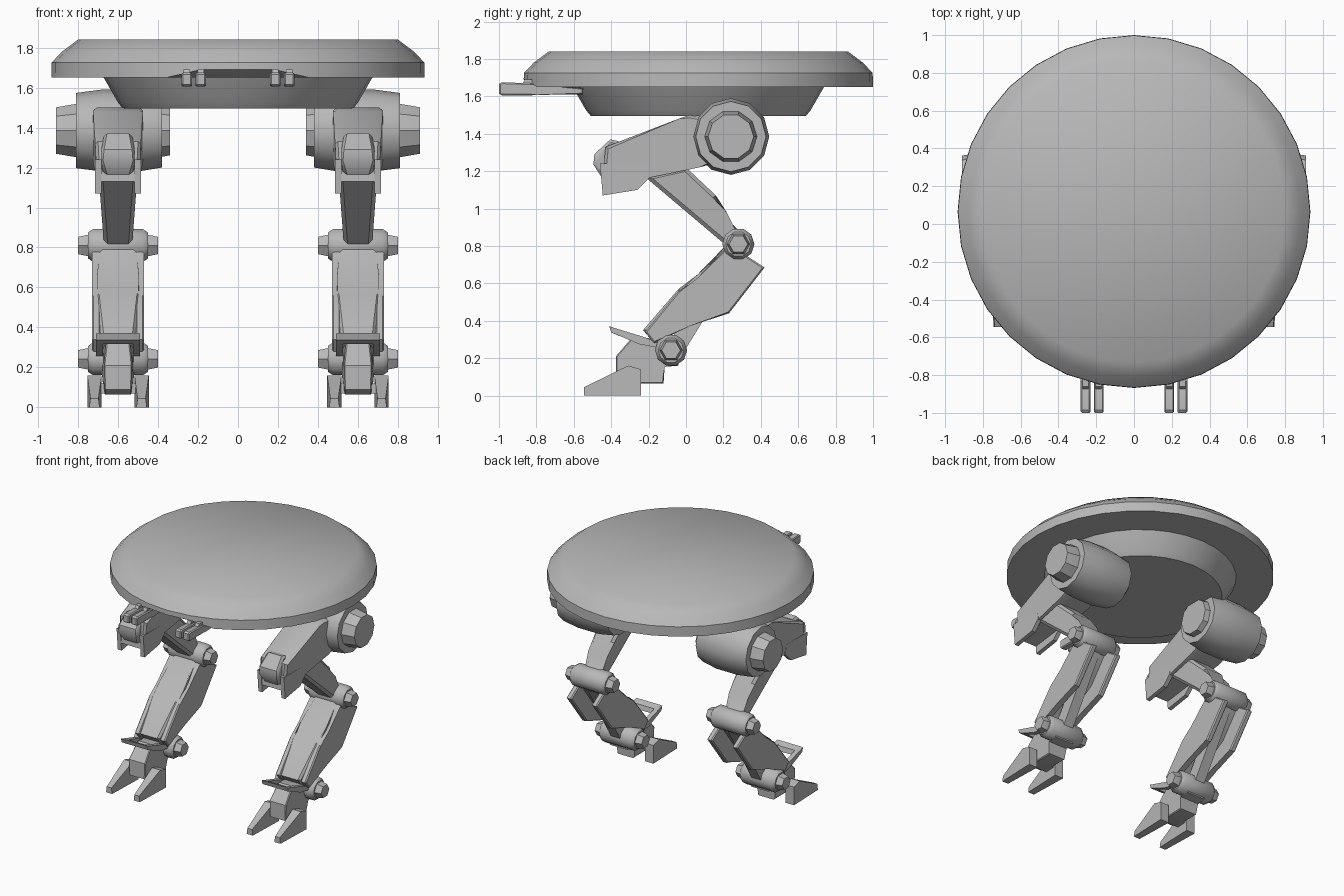
import bpy, bmesh, math

if "Cube" in bpy.data.objects:
    bpy.data.objects.remove(bpy.data.objects["Cube"], do_unlink=True)

GREY = (0.48, 0.48, 0.48, 1)
mat = bpy.data.materials.new("plain grey")
mat.use_nodes = True
mat.diffuse_color = GREY
bsdf = next(n for n in mat.node_tree.nodes if n.type == "BSDF_PRINCIPLED")
bsdf.inputs["Base Color"].default_value = GREY
bsdf.inputs["Roughness"].default_value = 0.8


def finish(name, bm, mirror, angle):
    """Turn a bmesh into an object, optionally mirrored to the other side."""
    bmesh.ops.recalc_face_normals(bm, faces=bm.faces)
    mesh = bpy.data.meshes.new(name)
    bm.to_mesh(mesh)
    bm.free()
    mesh.materials.append(mat)
    mesh.shade_smooth()
    mesh.set_sharp_from_angle(angle=math.radians(angle))
    obj = bpy.data.objects.new(name, mesh)
    bpy.context.collection.objects.link(obj)
    if mirror:
        obj.modifiers.new("Mirror", "MIRROR").use_mirror_merge = False
    return obj


def lathe(name, profile, sides, place, mirror=False, angle=35, edit=None):
    """Spin (height, radius) pairs; place(h, a, b) gives the 3D position."""
    bm = bmesh.new()
    rings = []
    for h, r in profile:
        rings.append([bm.verts.new(place(h, r * math.cos(t), r * math.sin(t)))
                      for t in (math.tau * i / sides for i in range(sides))])
    for low, high in zip(rings, rings[1:]):
        for i in range(sides):
            j = (i + 1) % sides
            bm.faces.new((low[i], low[j], high[j], high[i]))
    bm.faces.new(rings[0])
    bm.faces.new(rings[-1])
    if edit:
        edit(bm)
    return finish(name, bm, mirror, angle)


def prism(name, profile, x=0.6, half=0.1, bevel=0, angle=30):
    """Side outline of (y, z[, half width]) points, extruded across x."""
    bm = bmesh.new()
    sides = []
    for s in (-1, 1):
        sides.append([bm.verts.new((x + s * (p[2] if len(p) > 2 else half), p[0], p[1]))
                      for p in profile])
    caps = [bm.faces.new(side) for side in sides]
    rim = [e for f in caps for e in f.edges]
    n = len(profile)
    for i in range(n):
        j = (i + 1) % n
        bm.faces.new((sides[0][i], sides[0][j], sides[1][j], sides[1][i]))
    if bevel:
        bmesh.ops.bevel(bm, geom=rim, offset=bevel, segments=1, affect="EDGES")
    return finish(name, bm, True, angle)


def x_lathe(name, profile, y, z, sides):
    return lathe(name, profile, sides, lambda h, a, b: (h, y + a, z + b), mirror=True)


# Saucer body with a shallow lift in the rim above the guns
def lift_front_rim(bm):
    for v in bm.verts:
        if abs(v.co.x) < 0.3 and v.co.y < -0.8 and v.co.z < 1.66:
            v.co.z = 1.69


def upright(h, a, b):
    return (a, 0.066 + b, h)


lathe("saucer", [(1.65, 0.66), (1.65, 0.86), (1.65, 0.934), (1.725, 0.932),
                 (1.78, 0.88), (1.84, 0.80)], 32, upright, angle=40, edit=lift_front_rim)
lathe("belly", [(1.495, 0.575), (1.525, 0.60), (1.655, 0.675)], 32, upright, angle=40)

# Paired guns under the front rim
for place, x in (("inner", 0.187), ("outer", 0.256)):
    prism(place + "_gun", [(-1.0, 1.615), (-0.985, 1.605), (-0.83, 1.605), (-0.8, 1.615),
                           (-0.55, 1.61), (-0.55, 1.645), (-0.8, 1.655), (-0.83, 1.67),
                           (-0.985, 1.675), (-1.0, 1.665)], x, 0.026, 0.007)
    prism(place + "_gun_block", [(-0.88, 1.66), (-0.86, 1.69), (-0.82, 1.69), (-0.82, 1.65)],
          x, 0.016)

# Hip barrel with stepped end caps
x_lathe("hip_barrel", [(0.38, 0.185), (0.5, 0.205), (0.68, 0.205), (0.81, 0.188)],
        0.24, 1.385, 12)
x_lathe("hip_cap", [(0.34, 0.13), (0.39, 0.14), (0.80, 0.142), (0.91, 0.122)],
        0.24, 1.385, 10)

# Thigh housing, its hanging skirts and the rounded nose
prism("thigh", [(0.18, 1.47, 0.125), (0.02, 1.5, 0.122), (-0.04, 1.48, 0.125),
                (-0.43, 1.33, 0.115), (-0.45, 1.13, 0.105), (-0.22, 1.16, 0.11),
                (0.07, 1.22, 0.125), (0.18, 1.25, 0.125)], bevel=0.015)
for place, s in (("inner", -1), ("outer", 1)):
    prism(place + "_thigh_skirt", [(-0.46, 1.24), (-0.445, 1.07), (-0.26, 1.1),
                                   (-0.19, 1.17), (-0.2, 1.24)], 0.6 + s * 0.098, 0.016)
prism("thigh_nose", [(-0.36, 1.36, 0.07), (-0.405, 1.37, 0.07), (-0.49, 1.29, 0.085),
                     (-0.495, 1.235, 0.09), (-0.45, 1.165, 0.07), (-0.36, 1.17, 0.09)],
      bevel=0.015, angle=40)

# Sloping strut from thigh to knee
prism("upper_strut", [(-0.22, 1.17, 0.098), (0.0, 1.22, 0.098), (0.16, 1.07, 0.09),
                      (0.2, 0.97, 0.08), (0.31, 0.85, 0.07), (0.23, 0.79, 0.07)], bevel=0.02)

# Knee and ankle pins share one shape
for name, y, z in (("knee", 0.28, 0.81), ("ankle", -0.08, 0.243)):
    x_lathe(name + "_pin", [(0.45, 0.068), (0.475, 0.086), (0.725, 0.086), (0.75, 0.068)],
            y, z, 10)
    x_lathe(name + "_pin_ends", [(0.4, 0.05), (0.45, 0.062), (0.75, 0.062), (0.8, 0.05)],
            y, z, 6)

# Shin: front shell, two side plates and a rod in the open back
prism("shin_shell", [(0.21, 0.8, 0.09), (0.07, 0.635, 0.11), (-0.04, 0.57, 0.11),
                     (-0.23, 0.35, 0.085), (-0.17, 0.28, 0.085), (0.03, 0.48, 0.11),
                     (0.15, 0.55, 0.11), (0.29, 0.73, 0.1)], bevel=0.015)
for place, s in (("inner", -1), ("outer", 1)):
    prism(place + "_shin_plate", [(0.22, 0.795), (0.29, 0.77), (0.42, 0.685), (0.23, 0.44),
                                  (0.02, 0.38), (-0.17, 0.28), (-0.22, 0.34),
                                  (-0.04, 0.56), (0.07, 0.625)],
          0.6 + s * 0.108, 0.022, 0.008)
prism("shin_rod", [(0.24, 0.8), (0.32, 0.77), (-0.02, 0.22), (-0.1, 0.27)], half=0.04)

# Open guard frame in front of the ankle
for place, s in (("inner", -1), ("outer", 1)):
    prism(place + "_guard_bar", [(-0.41, 0.37), (-0.4, 0.338), (-0.25, 0.275), (-0.12, 0.25),
                                 (-0.13, 0.275), (-0.22, 0.312)], 0.6 + s * 0.093, 0.018)
prism("guard_front", [(-0.41, 0.372), (-0.4, 0.338), (-0.355, 0.318), (-0.365, 0.354)],
      half=0.1)

# Foot block and two wedge toes
prism("foot", [(-0.28, 0.32, 0.06), (-0.375, 0.21, 0.072), (-0.375, 0.09, 0.068),
               (-0.33, 0.065, 0.068), (-0.12, 0.065, 0.07), (-0.12, 0.16, 0.08),
               (-0.04, 0.16, 0.08), (-0.04, 0.28, 0.08), (-0.16, 0.3, 0.075)], bevel=0.006)
for place, s in (("inner", -1), ("outer", 1)):
    prism(place + "_toe", [(-0.545, 0, 0.026), (-0.545, 0.045, 0.02), (-0.31, 0.16, 0.036),
                           (-0.24, 0.14, 0.036), (-0.24, 0, 0.036)], 0.6 + s * 0.118)
prism("toe_axle", [(-0.34, 0.07), (-0.26, 0.07), (-0.26, 0.12), (-0.34, 0.12)], half=0.1)
